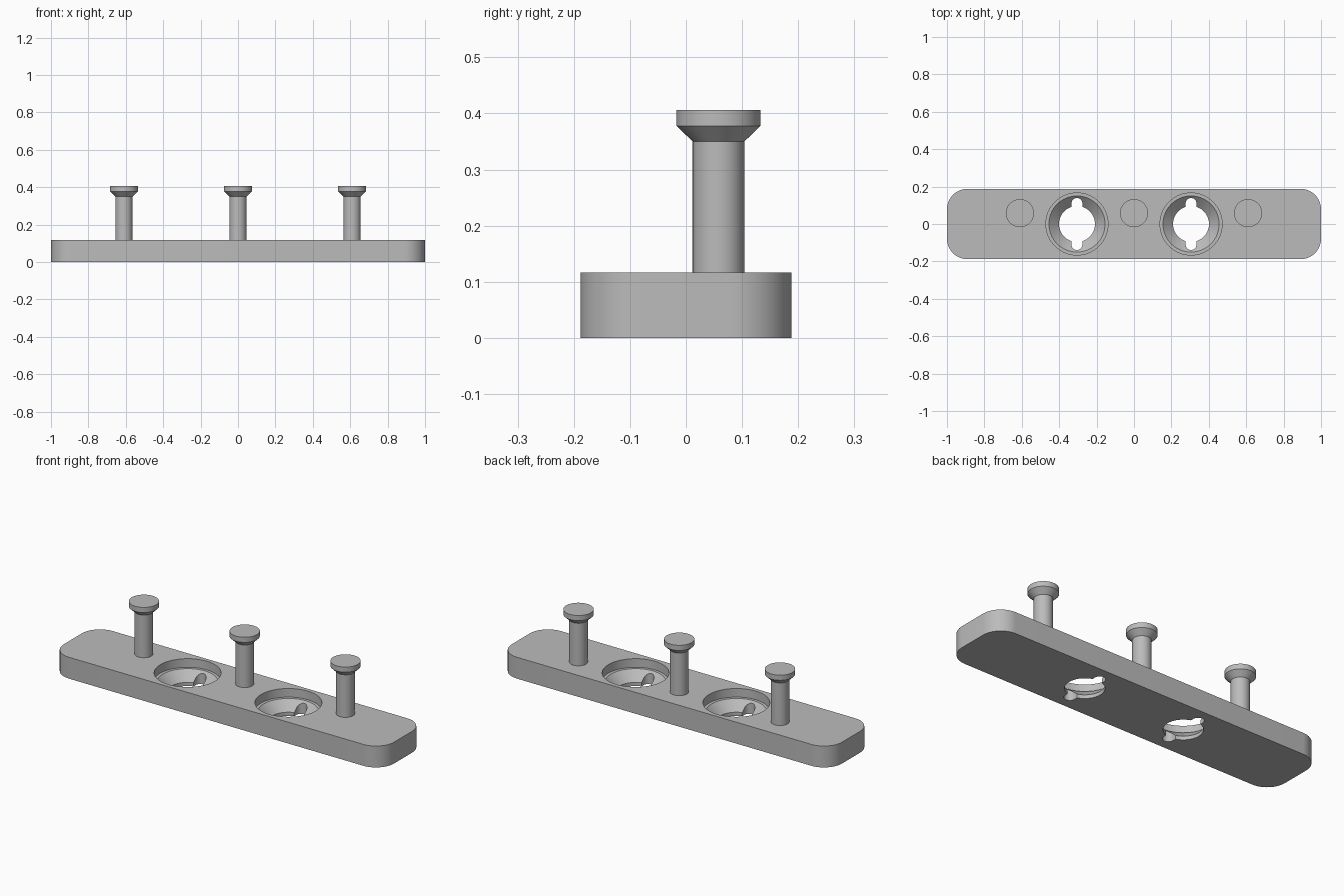
import bpy
import bmesh
from math import cos, sin, pi, radians

if "Cube" in bpy.data.objects:
    bpy.data.objects.remove(bpy.data.objects["Cube"], do_unlink=True)

# Single grey material
grey = bpy.data.materials.new("plain grey")
grey.use_nodes = True
colour = (0.5, 0.5, 0.5, 1)
grey.diffuse_color = colour
grey.node_tree.nodes["Principled BSDF"].inputs["Base Color"].default_value = colour


def make_object(name, bm, location=(0, 0, 0)):
    bmesh.ops.recalc_face_normals(bm, faces=bm.faces)
    mesh = bpy.data.meshes.new(name)
    bm.to_mesh(mesh)
    bm.free()
    mesh.materials.append(grey)
    obj = bpy.data.objects.new(name, mesh)
    obj.location = location
    bpy.context.collection.objects.link(obj)
    return obj


def activate(obj):
    bpy.ops.object.select_all(action='DESELECT')
    obj.select_set(True)
    bpy.context.view_layer.objects.active = obj


def smooth(obj):
    activate(obj)
    bpy.ops.object.shade_smooth_by_angle(angle=radians(30))


def rounded_block(name, half_x, half_y, radius, z0, z1, location=(0, 0, 0), steps=16):
    """Rounded rectangle extruded from z0 to z1."""
    bm = bmesh.new()
    verts = []
    corners = [(1, 1), (-1, 1), (-1, -1), (1, -1)]
    for i, (sx, sy) in enumerate(corners):
        for k in range(steps + 1):
            a = (i + k / steps) * pi / 2
            verts.append(bm.verts.new((sx * (half_x - radius) + radius * cos(a),
                                       sy * (half_y - radius) + radius * sin(a), z0)))
    bmesh.ops.remove_doubles(bm, verts=verts, dist=1e-5)
    bm.verts.ensure_lookup_table()
    face = bm.faces.new(bm.verts[:])
    top = bmesh.ops.extrude_face_region(bm, geom=[face], use_keep_orig=True)["geom"]
    top_verts = [v for v in top if isinstance(v, bmesh.types.BMVert)]
    bmesh.ops.translate(bm, verts=top_verts, vec=(0, 0, z1 - z0))
    return make_object(name, bm, location)


def turned(name, profile, location=(0, 0, 0), sides=64):
    """Solid of revolution from (radius, height) pairs, capped at both ends."""
    bm = bmesh.new()
    rings = [[bm.verts.new((r * cos(2 * pi * i / sides), r * sin(2 * pi * i / sides), z))
              for i in range(sides)] for r, z in profile]
    for low, high in zip(rings, rings[1:]):
        for i in range(sides):
            j = (i + 1) % sides
            bm.faces.new((low[i], low[j], high[j], high[i]))
    bm.faces.new(rings[0])
    bm.faces.new(rings[-1])
    return make_object(name, bm, location)


def cut(target, cutter):
    cutter.hide_render = True
    mod = target.modifiers.new("cut", 'BOOLEAN')
    mod.operation = 'DIFFERENCE'
    mod.solver = 'EXACT'
    mod.object = cutter
    activate(target)
    bpy.ops.object.modifier_apply(modifier=mod.name)
    bpy.data.objects.remove(cutter, do_unlink=True)


# Base plate
thickness = 0.117
plate = rounded_block("base_plate", 1, 0.188, 0.11, 0, thickness)

# Stepped, tapered holes with a pair of keyway slots
hole_profile = [(0.096, -0.05), (0.096, 0.02), (0.15, 0.07), (0.166, 0.07), (0.166, 0.2)]
for x in (-0.305, 0.305):
    cut(plate, turned("hole_cutter", hole_profile, (x, 0, 0)))
    cut(plate, rounded_block("slot_cutter", 0.029, 0.139, 0.0289, -0.05, 0.2, (x, 0, 0)))
smooth(plate)

# Pegs with flared heads
peg_profile = [(0.046, 0.1), (0.046, 0.35), (0.075, 0.378), (0.075, 0.406)]
for side, x in (("right", -0.61), ("middle", 0), ("left", 0.61)):
    smooth(turned(side + "_peg", peg_profile, (x, 0.058, 0)))
